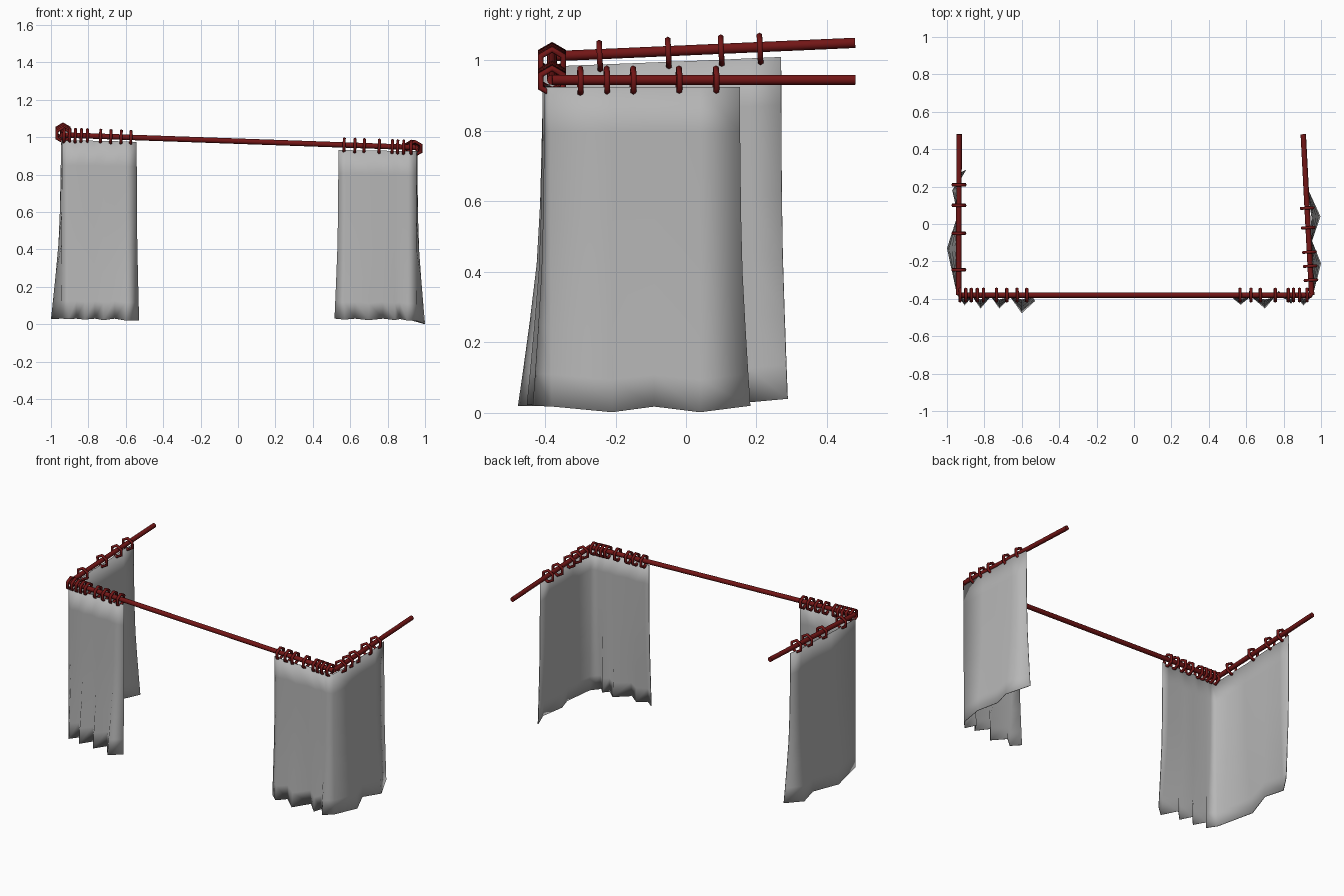
import bpy, bmesh, math
from mathutils import Vector, Quaternion


def material(name, rgb):
    m = bpy.data.materials.new(name)
    m.diffuse_color = (*rgb, 1)
    return m


red = material("dark_red", (0.17, 0.008, 0.008))
grey = material("cloth_grey", (0.47, 0.47, 0.47))

# Rod end points: left back, left corner, right corner, right back
LB, LC = Vector((-0.935, 0.48, 1.05)), Vector((-0.937, -0.38, 1.012))
RC, RB = Vector((0.95, -0.38, 0.945)), Vector((0.905, 0.48, 0.945))


def rod(name, a, b):
    d = b - a
    bpy.ops.mesh.primitive_cylinder_add(vertices=12, radius=0.0145, depth=d.length,
                                        location=(a + b) / 2,
                                        rotation=d.to_track_quat('Z', 'Y').to_euler())
    o = bpy.context.object
    o.name = name
    o.data.materials.append(red)
    bpy.ops.object.shade_smooth_by_angle(angle=math.radians(40))


def rings(name, a, b, axis, values):
    # Low-poly rings, one corner pointing up, hanging slightly below the rod centre
    turn = (b - a).to_track_quat('Z', 'Y') @ Quaternion((0, 0, 1), math.pi / 2)
    for i, v in enumerate(values):
        p = a.lerp(b, (v - a[axis]) / (b[axis] - a[axis])) - Vector((0, 0, 0.005))
        bpy.ops.mesh.primitive_torus_add(major_segments=6, minor_segments=6,
                                         major_radius=0.037, minor_radius=0.009,
                                         location=p, rotation=turn.to_euler())
        o = bpy.context.object
        o.name = f"{name}_{i + 1}"
        o.data.materials.append(red)
        bpy.ops.object.shade_smooth_by_angle(angle=math.radians(65))


def curtain(name, top, bottom):
    # Thin sheet lofted from a straight top edge to a pleated hem
    rows = [(1, 0), (0.86, 0.01), (0.6, 0.1), (0.42, 0.24), (0.25, 0.52), (0.1, 0.8), (0, 1)]
    bm = bmesh.new()
    grid = []
    for f, b in rows:
        line = []
        for t, h in zip(top, bottom):
            p = Vector(t).lerp(Vector(h), b)
            p.z = h[2] + (t[2] - h[2]) * f
            line.append(bm.verts.new(p))
        grid.append(line)
    for r, s in zip(grid, grid[1:]):
        for i in range(len(r) - 1):
            bm.faces.new((r[i], s[i], s[i + 1], r[i + 1]))
    bmesh.ops.recalc_face_normals(bm, faces=bm.faces)
    me = bpy.data.meshes.new(name)
    bm.to_mesh(me)
    bm.free()
    me.shade_smooth()
    me.materials.append(grey)
    o = bpy.data.objects.new(name, me)
    bpy.context.collection.objects.link(o)
    # Smooth-shaded rim gives the soft rolled hem
    s = o.modifiers.new("thickness", 'SOLIDIFY')
    s.thickness = 0.004
    s.offset = 0


# Rods
rod("left_rod", LB, LC)
rod("front_rod", LC, RC)
rod("right_rod", RC, RB)

# Rings
rings("front_left_ring", LC, RC, 0,
      [-0.93, -0.9, -0.87, -0.838, -0.805, -0.735, -0.68, -0.625, -0.573])
rings("front_right_ring", LC, RC, 0,
      [0.567, 0.625, 0.675, 0.755, 0.825, 0.853, 0.885, 0.925])
rings("left_ring", LC, LB, 1, [-0.245, -0.05, 0.1, 0.21])
rings("right_ring", RC, RB, 1, [-0.3, -0.225, -0.15, -0.02, 0.085])

# Left curtain: front edge, round the corner, to the back
curtain("left_curtain",
        [(-0.542, -0.39, 0.975), (-0.6, -0.405, 0.977), (-0.66, -0.39, 0.979),
         (-0.72, -0.405, 0.98), (-0.77, -0.39, 0.981), (-0.82, -0.405, 0.982),
         (-0.865, -0.39, 0.983), (-0.91, -0.4, 0.983), (-0.94, -0.385, 0.983),
         (-0.945, -0.13, 0.993), (-0.94, 0.05, 1.0), (-0.945, 0.18, 1.006),
         (-0.935, 0.27, 1.01)],
        [(-0.53, -0.41, 0.02), (-0.6, -0.475, 0.02), (-0.66, -0.39, 0.03),
         (-0.72, -0.45, 0.022), (-0.765, -0.385, 0.03), (-0.82, -0.45, 0.025),
         (-0.865, -0.385, 0.03), (-0.905, -0.433, 0.028), (-0.945, -0.375, 0.03),
         (-0.998, -0.13, 0.028), (-0.94, 0.05, 0.035), (-0.97, 0.18, 0.03),
         (-0.9, 0.288, 0.04)])

# Right curtain
curtain("right_curtain",
        [(0.537, -0.39, 0.932), (0.575, -0.4, 0.931), (0.63, -0.39, 0.93),
         (0.7, -0.405, 0.929), (0.775, -0.39, 0.928), (0.835, -0.4, 0.927),
         (0.87, -0.39, 0.926), (0.91, -0.4, 0.925), (0.952, -0.385, 0.925),
         (0.957, -0.21, 0.925), (0.948, -0.09, 0.925), (0.95, 0.04, 0.925),
         (0.935, 0.153, 0.925)],
        [(0.517, -0.385, 0.03), (0.57, -0.43, 0.025), (0.625, -0.385, 0.03),
         (0.7, -0.45, 0.022), (0.775, -0.36, 0.03), (0.84, -0.425, 0.022),
         (0.865, -0.38, 0.028), (0.905, -0.433, 0.02), (0.955, -0.38, 0.018),
         (0.998, -0.21, 0.002), (0.95, -0.09, 0.018), (0.995, 0.04, 0.002),
         (0.93, 0.182, 0.02)])
